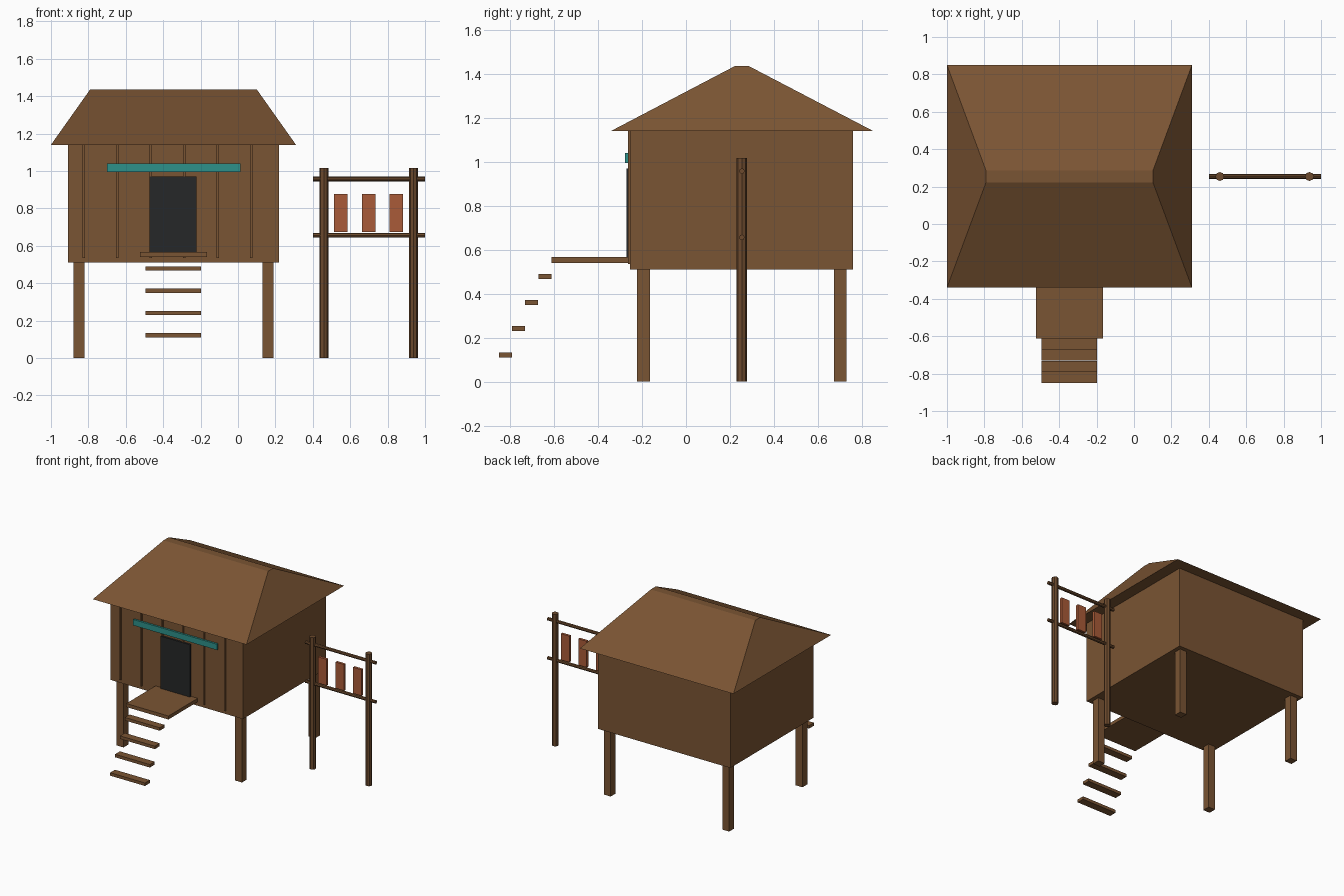
import bpy
import bmesh
import math

if "Cube" in bpy.data.objects:
    bpy.data.objects.remove(bpy.data.objects["Cube"], do_unlink=True)


def material(name, rgb):
    m = bpy.data.materials.new(name)
    m.use_nodes = True
    m.diffuse_color = (*rgb, 1)
    m.node_tree.nodes["Principled BSDF"].inputs["Base Color"].default_value = (*rgb, 1)
    return m


BROWN = material("brown wood", (0.195, 0.089, 0.033))
POLE = material("dark pole wood", (0.15, 0.068, 0.026))
TEAL = material("teal paint", (0.026, 0.283, 0.254))
BLACK = material("black door", (0.019, 0.020, 0.021))
RUST = material("rust orange", (0.40, 0.105, 0.04))


def finish(bm, name, mat):
    mesh = bpy.data.meshes.new(name)
    bm.to_mesh(mesh)
    bm.free()
    mesh.materials.append(mat)
    ob = bpy.data.objects.new(name, mesh)
    bpy.context.collection.objects.link(ob)
    return ob


def box(name, mat, x, y, z):
    """Box from (min, max) ranges on each axis."""
    bm = bmesh.new()
    bmesh.ops.create_cube(bm, size=1)
    for v in bm.verts:
        v.co = [r[0] + (c + 0.5) * (r[1] - r[0]) for c, r in zip(v.co, (x, y, z))]
    return finish(bm, name, mat)


def rod(name, mat, radius, length, location, along_x=False):
    bm = bmesh.new()
    bmesh.ops.create_cone(bm, cap_ends=True, segments=8, radius1=radius,
                          radius2=radius, depth=length)
    ob = finish(bm, name, mat)
    ob.location = location
    if along_x:
        ob.rotation_euler.y = math.pi / 2
    return ob


CX, CY = -0.345, 0.254

# Hut body and hipped roof with a narrow flat ridge
box("hut_walls", BROWN, (-0.91, 0.22), (-0.255, 0.76), (0.51, 1.14))
roof = box("roof", BROWN, (-1.0, 0.31), (-0.34, 0.85), (1.14, 1.435))
for v in roof.data.vertices:
    if v.co.z > 1.3:
        v.co.x = CX + math.copysign(0.446, v.co.x - CX)
        v.co.y = CY + math.copysign(0.031, v.co.y - CY)

# Stilts
for sx in (-1, 1):
    for sy in (-1, 1):
        x, y = CX + sx * 0.505, CY + sy * 0.447
        box("stilt", BROWN, (x - 0.029, x + 0.029), (y - 0.029, y + 0.029), (0, 0.52))

# Front battens
for i in range(6):
    x = -0.824 + i * 0.179
    box("wall_batten", BROWN, (x - 0.007, x + 0.007), (-0.264, -0.25), (0.535, 1.14))

# Door and painted sign board
box("door", BLACK, (-0.473, -0.222), (-0.270, -0.25), (0.565, 0.97))
box("sign_board", TEAL, (-0.70, 0.013), (-0.277, -0.262), (0.995, 1.04))

# Porch and floating steps
box("porch", BROWN, (-0.525, -0.165), (-0.612, -0.25), (0.54, 0.567))
for i in range(4):
    y, z = -0.612 - i * 0.06, 0.49 - i * 0.119
    box("step", BROWN, (-0.495, -0.198), (y - 0.059, y), (z - 0.023, z))

# Rack beside the hut: poles, rails and hanging panels
for x in (0.459, 0.938):
    rod("rack_pole", POLE, 0.024, 1.017, (x, CY, 0.5085))
for z in (0.656, 0.957):
    rod("rack_rail", POLE, 0.0125, 0.6, (0.7, CY, z), along_x=True)
for x in (0.549, 0.698, 0.847):
    box("hanging_panel", RUST, (x - 0.036, x + 0.036), (CY - 0.01, CY + 0.01), (0.675, 0.877))
